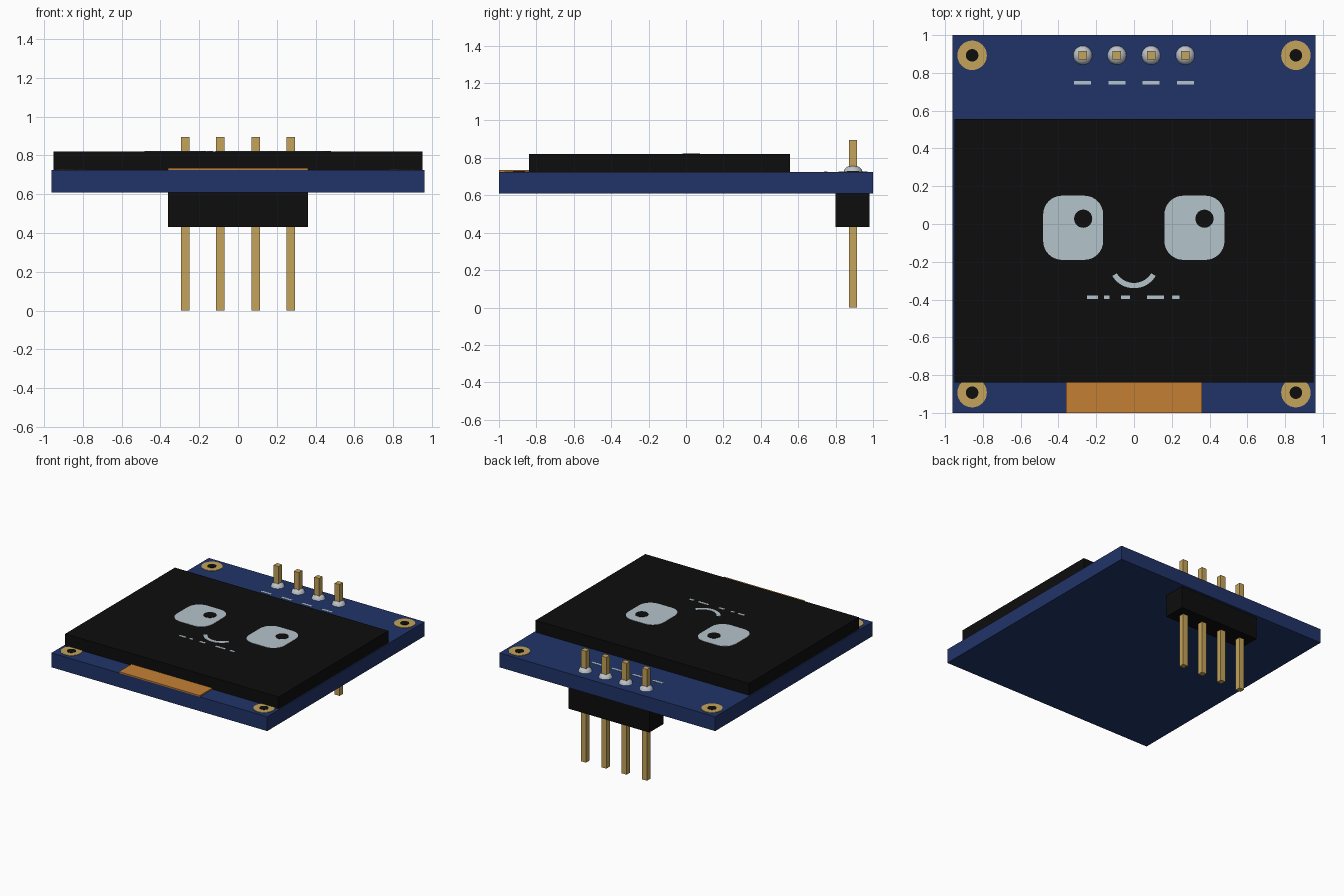
import bpy, bmesh, math

if "Cube" in bpy.data.objects:
    bpy.data.objects.remove(bpy.data.objects["Cube"])

def material(name, rgb):
    m = bpy.data.materials.new(name)
    m.diffuse_color = (*rgb, 1)
    m.use_nodes = True
    m.node_tree.nodes["Principled BSDF"].inputs["Base Color"].default_value = m.diffuse_color
    return m

BLUE = material("board blue", (0.0152, 0.0343, 0.138))
BLACK = material("matte black", (0.004, 0.004, 0.004))
GOLD = material("gold", (0.552, 0.366, 0.102))
ORANGE = material("flex orange", (0.552, 0.216, 0.034))
PALE = material("pale screen blue", (0.456, 0.552, 0.600))
SILVER = material("solder silver", (0.50, 0.54, 0.58))

def finish(name, bm, mat):
    bmesh.ops.recalc_face_normals(bm, faces=bm.faces)
    me = bpy.data.meshes.new(name)
    bm.to_mesh(me)
    bm.free()
    me.materials.append(mat)
    ob = bpy.data.objects.new(name, me)
    bpy.context.collection.objects.link(ob)
    return ob

def prism(name, outline, z0, z1, mat):
    """Extrude a flat outline from z0 up to z1."""
    bm = bmesh.new()
    face = bm.faces.new([bm.verts.new((x, y, z0)) for x, y in outline])
    top = bmesh.ops.extrude_face_region(bm, geom=[face])["geom"]
    bmesh.ops.translate(bm, vec=(0, 0, z1 - z0),
                        verts=[v for v in top if isinstance(v, bmesh.types.BMVert)])
    return finish(name, bm, mat)

def box(name, x0, x1, y0, y1, z0, z1, mat):
    return prism(name, [(x0, y0), (x1, y0), (x1, y1), (x0, y1)], z0, z1, mat)

def arc(cx, cy, r, a0, a1, n):
    return [(cx + r * math.cos(math.radians(a0 + (a1 - a0) * i / n)),
             cy + r * math.sin(math.radians(a0 + (a1 - a0) * i / n))) for i in range(n + 1)]

def disc(name, x, y, r, z0, z1, mat):
    return prism(name, arc(x, y, r, 0, 360, 32)[:-1], z0, z1, mat)

BOARD, SCREEN = 0.725, 0.82   # top heights

# Board, display glass, flex ribbon and header block
box("circuit_board", -0.96, 0.96, -1, 1, 0.61, BOARD, BLUE)
box("display_panel", -0.95, 0.95, -0.84, 0.555, BOARD, SCREEN, BLACK)
box("flex_ribbon", -0.36, 0.36, -1, -0.84, BOARD, 0.735, ORANGE)
box("header_block", -0.36, 0.36, 0.80, 0.98, 0.43, 0.61, BLACK)

# Corner mounting pads with dark holes
for sx in (-1, 1):
    for sy in (-1, 1):
        x, y = sx * 0.857, sy * 0.893
        disc("mounting_pad", x, y, 0.078, BOARD, BOARD + 0.003, GOLD)
        disc("mounting_hole", x, y, 0.033, BOARD, BOARD + 0.005, BLACK)

# Header pins, solder domes and plain silkscreen marks
for i in range(4):
    x = (i - 1.5) * 0.181
    box("header_pin", x - 0.022, x + 0.022, 0.871, 0.915, 0, 0.895, GOLD)
    bm = bmesh.new()
    bmesh.ops.create_uvsphere(bm, u_segments=24, v_segments=12, radius=1)
    bmesh.ops.bisect_plane(bm, geom=bm.verts[:] + bm.edges[:] + bm.faces[:],
                           plane_co=(0, 0, 0), plane_no=(0, 0, -1), clear_outer=True)
    bmesh.ops.scale(bm, vec=(0.05, 0.05, 0.035), verts=bm.verts)
    bmesh.ops.translate(bm, vec=(x, 0.893, BOARD), verts=bm.verts)
    for f in bm.faces:
        f.smooth = True
    finish("solder_dome", bm, SILVER)
    box("board_mark", x - 0.045, x + 0.045, 0.738, 0.756, BOARD, BOARD + 0.002, PALE)

# Eyes: rounded squares with pupils
for cx in (-0.322, 0.32):
    w, h, r = 0.159, 0.17, 0.1
    outline = []
    for sx, sy, a in ((1, 1, 0), (-1, 1, 90), (-1, -1, 180), (1, -1, 270)):
        outline += arc(cx + sx * (w - r), -0.02 + sy * (h - r), r, a, a + 90, 8)
    prism("eye", outline, SCREEN, SCREEN + 0.002, PALE)
    disc("pupil", cx + 0.053, 0.028, 0.048, SCREEN, SCREEN + 0.004, BLACK)

# Smile: a curved band
band = arc(0, -0.206, 0.134, 211, 329, 16) + arc(0, -0.206, 0.106, 329, 211, 16)
prism("smile", band, SCREEN, SCREEN + 0.002, PALE)

# Plain dashes below the smile
for x0, x1 in ((-0.25, -0.19), (-0.16, -0.13), (-0.07, -0.02), (0.07, 0.16), (0.2, 0.24)):
    box("screen_dash", x0, x1, -0.396, -0.378, SCREEN, SCREEN + 0.002, PALE)
